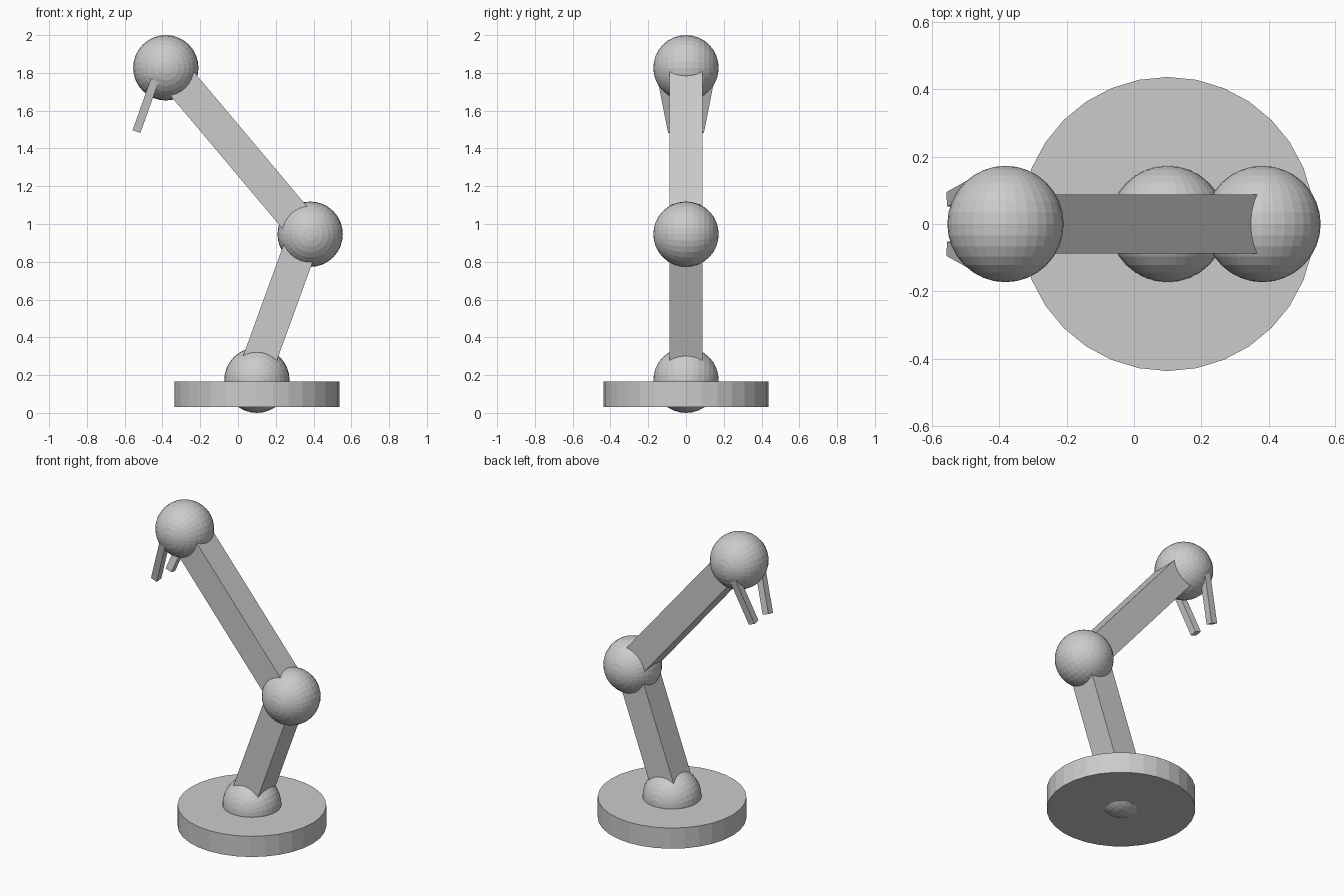
import bpy
from math import pi
from mathutils import Matrix, Vector

if "Cube" in bpy.data.objects:
    bpy.data.objects.remove(bpy.data.objects["Cube"])

R = 0.173  # joint radius


def joint(name, x, z):
    # ball with its poles along y
    bpy.ops.mesh.primitive_uv_sphere_add(segments=32, ring_count=16, radius=R,
                                         location=(x, 0, z), rotation=(pi / 2, 0, 0))
    bpy.context.object.name = name


def bar(name, start, end, width, depth):
    # square bar running between two points
    a, b = Vector(start), Vector(end)
    d = (b - a).normalized()
    side = Vector((0, 1, 0)).cross(d).normalized()
    up = d.cross(side)
    rot = Matrix((side, up, d)).transposed().to_4x4()
    bpy.ops.mesh.primitive_cube_add(size=1)
    ob = bpy.context.object
    ob.name = name
    ob.data.transform(Matrix.Diagonal((width, depth, (b - a).length, 1)))
    ob.matrix_world = Matrix.Translation((a + b) / 2) @ rot


# base disc
bpy.ops.mesh.primitive_cylinder_add(vertices=32, radius=0.437, depth=0.134,
                                    location=(0.1, 0, 0.098))
bpy.context.object.name = "base_disc"

# ball joints
joint("base_joint", 0.1, R)
joint("elbow_joint", 0.382, 0.946)
joint("wrist_joint", -0.382, 2 - R)

# arm segments
bar("lower_arm", (0.077, 0, 0.181), (0.358, 0, 0.954), 0.176, 0.176)
bar("upper_arm", (0.377, 0, 0.943), (-0.373, 0, 1.835), 0.176, 0.176)

# gripper fingers, converging towards the tips
for s, label in ((-1, "front"), (1, "back")):
    bar(label + "_finger", (-0.536, s * 0.073, 1.493), (-0.439, s * 0.127, 1.766),
        0.044, 0.044)
